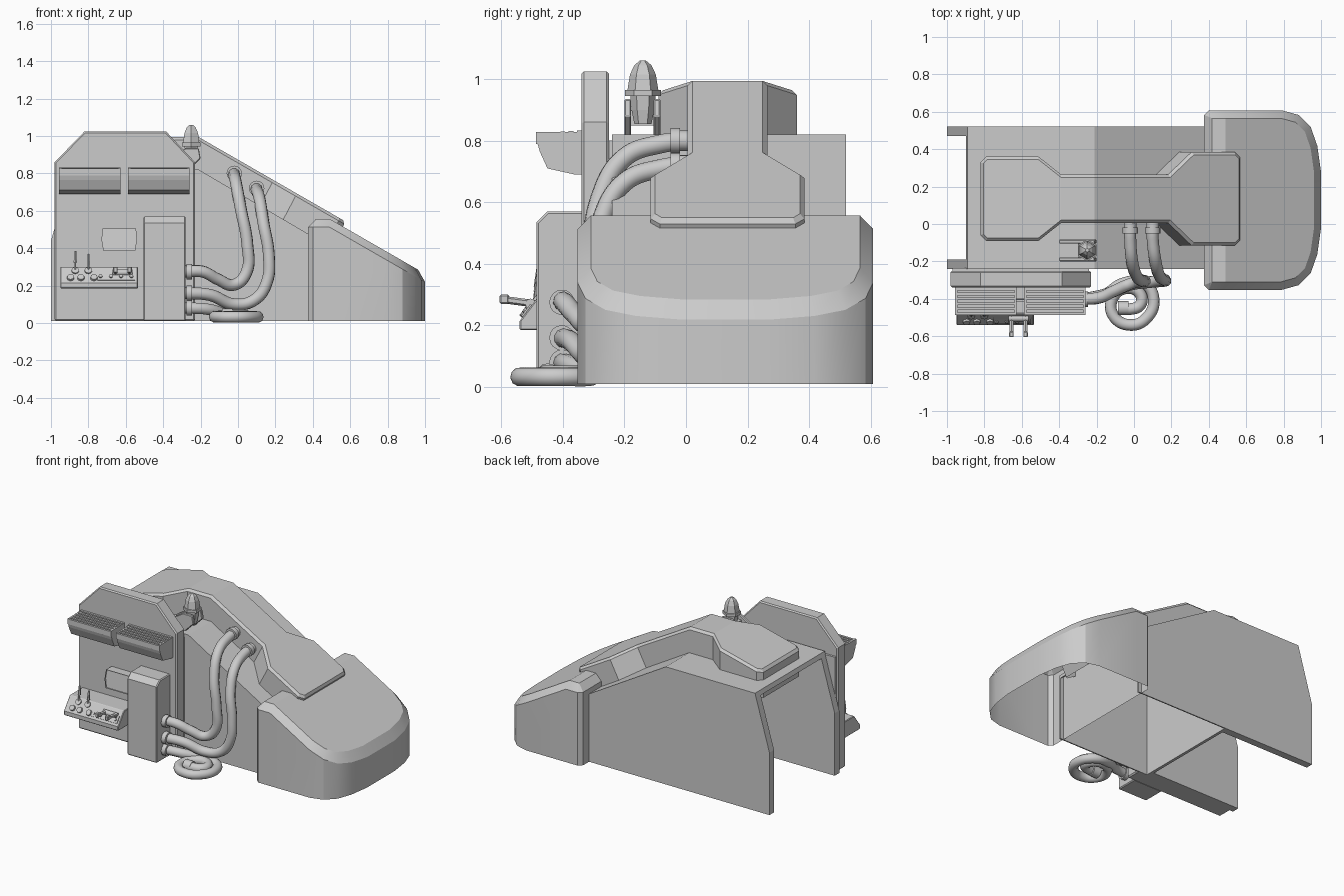
import bpy, bmesh, math
from mathutils import Vector

if "Cube" in bpy.data.objects:
    bpy.data.objects.remove(bpy.data.objects["Cube"])


def to_mesh(ob, smooth=None):
    """Bake modifiers or curves, then optionally smooth by angle."""
    bpy.ops.object.select_all(action='DESELECT')
    bpy.context.view_layer.objects.active = ob
    ob.select_set(True)
    bpy.ops.object.convert(target='MESH')
    if smooth:
        bpy.ops.object.shade_smooth_by_angle(angle=math.radians(smooth))


def finish(name, bm, bevel=0.0, smooth=None):
    me = bpy.data.meshes.new(name)
    bm.to_mesh(me)
    bm.free()
    ob = bpy.data.objects.new(name, me)
    bpy.context.collection.objects.link(ob)
    if bevel:
        m = ob.modifiers.new("bevel", 'BEVEL')
        m.width, m.segments = bevel, 1
        m.limit_method, m.angle_limit = 'ANGLE', math.radians(50)
    if smooth:
        to_mesh(ob, smooth)
    return ob


def prism(name, pts, axis, a, b, bevel=0.0):
    """Extrude a profile along x (pts = y,z) or y (pts = x,z)."""
    bm = bmesh.new()
    place = (lambda p, d: (d, p[0], p[1])) if axis == 'x' else (lambda p, d: (p[0], d, p[1]))
    A = [bm.verts.new(place(p, a)) for p in pts]
    B = [bm.verts.new(place(p, b)) for p in pts]
    bm.faces.new(A)
    bm.faces.new(B)
    for i in range(len(pts)):
        j = (i + 1) % len(pts)
        bm.faces.new((A[i], A[j], B[j], B[i]))
    bmesh.ops.recalc_face_normals(bm, faces=bm.faces)
    return finish(name, bm, bevel)


def box(name, x0, x1, y0, y1, z0, z1, bevel=0.0):
    return prism(name, [(x0, z0), (x1, z0), (x1, z1), (x0, z1)], 'y', y0, y1, bevel)


def shell(name, bottom, top, folds, bevel, smooth=None):
    """Open-bottomed cap; the top is folded between pairs of outline points."""
    bm = bmesh.new()
    B = [bm.verts.new(p) for p in bottom]
    T = [bm.verts.new(p) for p in top]
    rest = list(range(len(T)))
    for i0, i1 in folds:  # outermost fold first
        bm.faces.new([T[i] for i in rest if i <= i0 or i >= i1])
        rest = [i for i in rest if i0 <= i <= i1]
    bm.faces.new([T[i] for i in rest])
    for i in range(len(B)):
        j = (i + 1) % len(B)
        bm.faces.new((B[i], B[j], T[j], T[i]))
    return finish(name, bm, bevel, smooth)


def rod(name, p, q, r1, r2=None, sides=12):
    p, q = Vector(p), Vector(q)
    bm = bmesh.new()
    bmesh.ops.create_cone(bm, cap_ends=True, segments=sides, radius1=r1,
                          radius2=r1 if r2 is None else r2, depth=(q - p).length)
    rot = (q - p).to_track_quat('Z', 'Y').to_matrix()
    for v in bm.verts:
        v.co = rot @ v.co + (p + q) / 2
    return finish(name, bm, 0, 40 if sides > 8 else None)


def hose(name, pts, r=0.032):
    cu = bpy.data.curves.new(name, 'CURVE')
    cu.dimensions, cu.bevel_depth, cu.bevel_resolution = '3D', r, 3
    cu.resolution_u, cu.use_fill_caps = 8, True
    s = cu.splines.new('BEZIER')
    s.bezier_points.add(len(pts) - 1)
    for bp, p in zip(s.bezier_points, pts):
        bp.co = p
        bp.handle_left_type = bp.handle_right_type = 'AUTO'
    ob = bpy.data.objects.new(name, cu)
    bpy.context.collection.objects.link(ob)
    to_mesh(ob)


# Main body: thin side walls, thick at the open tail, folded roof and an inner bulkhead
wall = [(-1, .01), (.40, .01), (.40, .462), (-.21, .82), (-.89, .82), (-1, .44)]
tail = [(-1, .01), (-.30, .01), (-.30, .82), (-.89, .82), (-1, .44)]
for side, y0, y1, y2 in (("front", -.24, -.232, -.19), ("back", .52, .512, .47)):
    prism(f"body_wall_{side}", wall, 'y', y0, y1)
    prism(f"tail_wall_{side}", tail, 'y', y1, y2)
prism("body_roof", [(-.89, .82), (-.21, .82), (.40, .462), (.40, .44), (-.22, .79), (-.899, .79)],
      'y', -.232, .512)
box("bulkhead", -.32, -.30, -.232, .512, .01, .80)

# Nose: rounded plan with a sloping, chamfered top
half = [(.375, .455), (.40, .48), (.49, .48), (.79, .48), (.88, .455), (.945, .39), (.98, .29), (1, .15)]
plan = [(x, .128 - y) for x, y in half] + [(x, .128 + y) for x, y in reversed(half)]
shell("nose", [(x, y, .01) for x, y in plan],
      [(x, y, .557 - .575 * max(0, x - .49)) for x, y in plan], [(2, 13)], .045, 28)

# Top cover: waisted plan, bent to follow the roof and drooping at the tail
low = [(-.82, -.06), (-.79, -.09), (-.51, -.09), (-.39, .005), (-.21, .005), (.19, .005),
       (.315, -.115), (.545, -.115), (.575, -.085)]
plan = low + [(x, .27 - y) for x, y in reversed(low)]
top = [(x, y, .994 - .575 * max(0, x + .21) - .25 * max(0, -.39 - x)) for x, y in plan]
base = [(x - (.10 if x > 0 else .05 if x > -.3 else 0), y, min(z - .19, .80)) for x, y, z in top]
shell("top_cover", base, top, [(3, 14), (4, 13)], .015)

# Control panel and side cabinet
prism("control_panel", [(-.98, .01), (-.23, .01), (-.23, .86), (-.385, 1.025), (-.82, 1.025), (-.98, .86)],
      'y', -.34, -.25, .008)
box("panel_spacer", -.97, -.24, -.26, -.235, .01, .80)
prism("side_cabinet", [(-.33, .01), (-.485, .01), (-.485, .535), (-.45, .57), (-.33, .57)],
      'x', -.505, -.28, .006)

# Vent hoppers with slatted tops
for k, (x0, x1) in enumerate([(-.957, -.627), (-.588, -.258)]):
    prism(f"vent_hopper_{k}", [(-.33, .69), (-.36, .69), (-.45, .71), (-.475, .765), (-.485, .80), (-.33, .80)],
          'x', x0, x1)
    for j in range(6):
        y = -.487 + j * .0265
        box(f"vent_slat_{k}_{j}", x0, x1, y, y + .015, .79, .825 + .0015 * j)
    for n, xe in enumerate((x0, x1 - .012)):
        box(f"vent_rim_{k}_{n}", xe, xe + .012, -.487, -.34, .79, .828)

# Screen with a recessed face
bm = bmesh.new()
fr = [(-.72, -.415, .385), (-.55, -.415, .385), (-.54, -.41, .445), (-.545, -.40, .505),
      (-.725, -.40, .505), (-.73, -.41, .445)]
F = [bm.verts.new(p) for p in fr]
R = [bm.verts.new((p[0], -.33, p[2])) for p in fr]
face = bm.faces.new(F)
for i in range(6):
    bm.faces.new((F[i], R[i], R[(i + 1) % 6], F[(i + 1) % 6]))
bmesh.ops.inset_region(bm, faces=[face], thickness=.012)
bmesh.ops.translate(bm, verts=face.verts, vec=(0, .012, 0))
bmesh.ops.recalc_face_normals(bm, faces=bm.faces)
finish("screen", bm)

# Control desk with dials, levers and switches
prism("control_desk", [(-.33, .185), (-.54, .185), (-.54, .215), (-.475, .30), (-.33, .30)], 'x', -.95, -.535, .004)


def desk(x, t, h=0.0):
    return (x, -.54 + .065 * t - .794 * h, .215 + .085 * t + .607 * h)


for k, x in enumerate((-.895, -.84, -.77)):
    rod(f"dial_{k}", desk(x, .3, -.01), desk(x, .3, .012), .021, .018)
for k, (x, z) in enumerate([(-.87, .385), (-.80, .37)]):
    rod(f"lever_base_{k}", desk(x, .75, -.01), desk(x, .75, .008), .02)
    rod(f"lever_{k}", desk(x, .75), (x, -.485, z - .05), .006, sides=6)
    rod(f"lever_grip_{k}", (x, -.485, z - .06), (x, -.48, z), .01, .006, 6)
prism("switch_plate", [desk(0, t, h)[1:] for t, h in ((.15, -.005), (.15, .006), (.6, .006), (.6, -.005))],
      'x', -.75, -.55)
for k in range(4):
    x = -.735 + .055 * k
    rod(f"switch_{k}", desk(x, .35), desk(x, .35, .013), .01, sides=8)

# Twin throttle
for k, x in enumerate((-.655, -.58)):
    rod(f"throttle_arm_{k}", (x, -.49, .27), (x, -.585, .283), .012, sides=6)
    box(f"throttle_grip_{k}", x - .012, x + .012, -.605, -.575, .27, .30, .004)
rod("throttle_axle", (-.67, -.505, .27), (-.565, -.505, .27), .017)

# Hoses and their collars
hose("hose_inner", [(-.02, .01, .80), (-.02, -.08, .79), (-.01, -.20, .745), (.015, -.28, .61), (.05, -.305, .42),
                    (.045, -.305, .27), (-.02, -.32, .205), (-.11, -.36, .235), (-.19, -.395, .275), (-.29, -.40, .275)])
hose("hose_outer", [(.10, .01, .72), (.10, -.08, .71), (.115, -.20, .665), (.135, -.275, .54), (.165, -.30, .36),
                    (.155, -.305, .22), (.09, -.31, .125), (-.02, -.325, .10), (-.15, -.375, .15), (-.29, -.405, .16)])
hose("hose_coiled", [(-.29, -.405, .08), (-.17, -.385, .075), (-.05, -.315, .045), (.05, -.315, .034), (.105, -.40, .033),
                     (.07, -.50, .033), (-.02, -.54, .033), (-.11, -.49, .033), (-.115, -.40, .035),
                     (-.05, -.345, .04), (.03, -.37, .04), (.035, -.43, .04), (-.02, -.455, .04), (-.07, -.45, .04)], .031)
rod("hose_end", (-.085, -.45, .04), (-.03, -.45, .04), .037, sides=12)
for k, (x, z) in enumerate([(-.02, .80), (.10, .72)]):
    rod(f"cover_collar_{k}", (x, -.05, z), (x, -.02, z), .041, sides=16)
    rod(f"cover_socket_{k}", (x, -.02, z), (x, .02, z), .034, sides=16)
for k, z in enumerate((.275, .16, .08)):
    rod(f"cabinet_collar_{k}", (-.275, -.403, z), (-.245, -.403, z), .041, sides=16)

# Beacon lamp on its bracket
for k, y in enumerate((-.20, -.105)):
    prism(f"lamp_bracket_{k}", [(-.40, .81), (-.27, .81), (-.20, .88), (-.21, .935), (-.28, .935), (-.40, .86)],
          'y', y, y + .022, .004)
box("lamp_bracket_bridge", -.30, -.27, -.19, -.09, .85, .90)
c = (-.25, -.14)
for k, (z0, r0, z1, r1) in enumerate([(.855, .028, .90, .037), (.90, .037, .945, .041), (.945, .058, .965, .058),
                                      (.965, .05, 1.015, .042), (1.015, .042, 1.045, .028), (1.045, .028, 1.06, .01)]):
    rod(f"lamp_section_{k}", (*c, z0), (*c, z1), r0, r1, 6)
